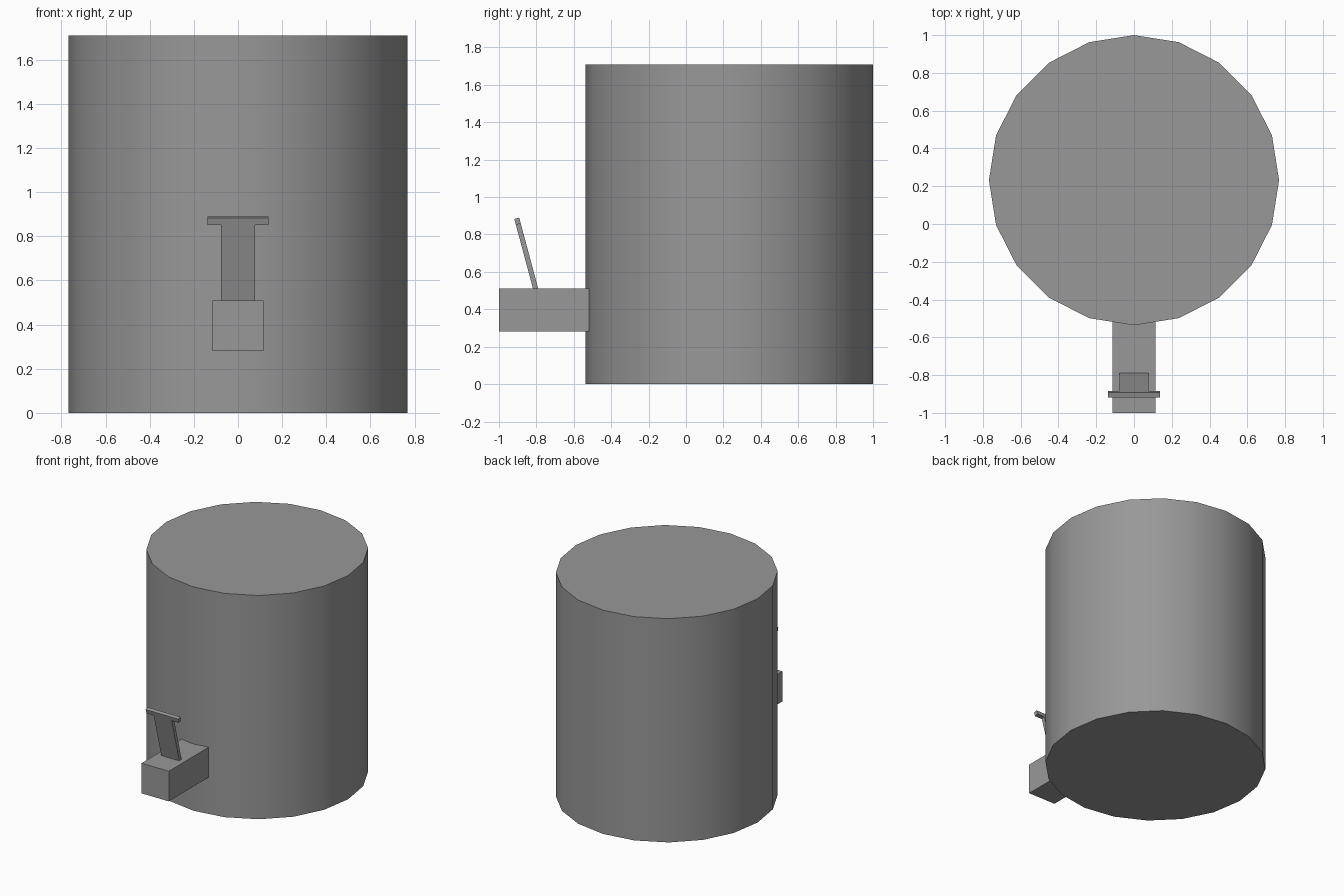
import bpy, bmesh, math
from mathutils import Matrix

if "Cube" in bpy.data.objects:
    bpy.data.objects.remove(bpy.data.objects["Cube"])

# Dark grey used for every part
grey = bpy.data.materials.new("dark_grey")
grey.diffuse_color = (0.315, 0.315, 0.315, 1)
grey.use_nodes = True
grey.node_tree.nodes["Principled BSDF"].inputs["Base Color"].default_value = grey.diffuse_color


def make(name, bm):
    bmesh.ops.recalc_face_normals(bm, faces=bm.faces)
    mesh = bpy.data.meshes.new(name)
    bm.to_mesh(mesh)
    bm.free()
    mesh.materials.append(grey)
    obj = bpy.data.objects.new(name, mesh)
    bpy.context.collection.objects.link(obj)
    return obj


# Barrel: 20-sided cylinder with a vertex facing front, smooth wall, flat caps
R, H, CY = 0.768, 1.71, 0.232
bm = bmesh.new()
bmesh.ops.create_cone(bm, cap_ends=True, segments=20, radius1=R, radius2=R, depth=H,
                      matrix=Matrix.Translation((0, CY, H / 2)))
barrel = make("barrel", bm)
bpy.context.view_layer.objects.active = barrel
barrel.select_set(True)
bpy.ops.object.shade_smooth_by_angle(angle=math.radians(30))

# Spout: square block whose back end sinks into the barrel wall
y0, y1, z0, z1 = -1.0, -0.48, 0.28, 0.51
bm = bmesh.new()
bmesh.ops.create_cube(bm, size=1, matrix=Matrix.Translation((0, (y0 + y1) / 2, (z0 + z1) / 2))
                      @ Matrix.Diagonal((0.23, y1 - y0, z1 - z0, 1)))
make("spout", bm)

# Tap lever: T-shaped plate leaning forward from the top of the spout
half = [(0.076, -0.005), (0.076, 0.357), (0.138, 0.357), (0.138, 0.39)]
outline = half + [(-x, z) for x, z in reversed(half)]
t = 0.027
bm = bmesh.new()
face = bm.faces.new([bm.verts.new((x, -t / 2, z)) for x, z in outline])
ext = bmesh.ops.extrude_face_region(bm, geom=[face])
moved = [v for v in ext["geom"] if isinstance(v, bmesh.types.BMVert)]
bmesh.ops.translate(bm, verts=moved, vec=(0, t, 0))
bm.transform(Matrix.Translation((0, -0.804, z1)) @ Matrix.Rotation(math.radians(15), 4, 'X'))
make("tap_lever", bm)
